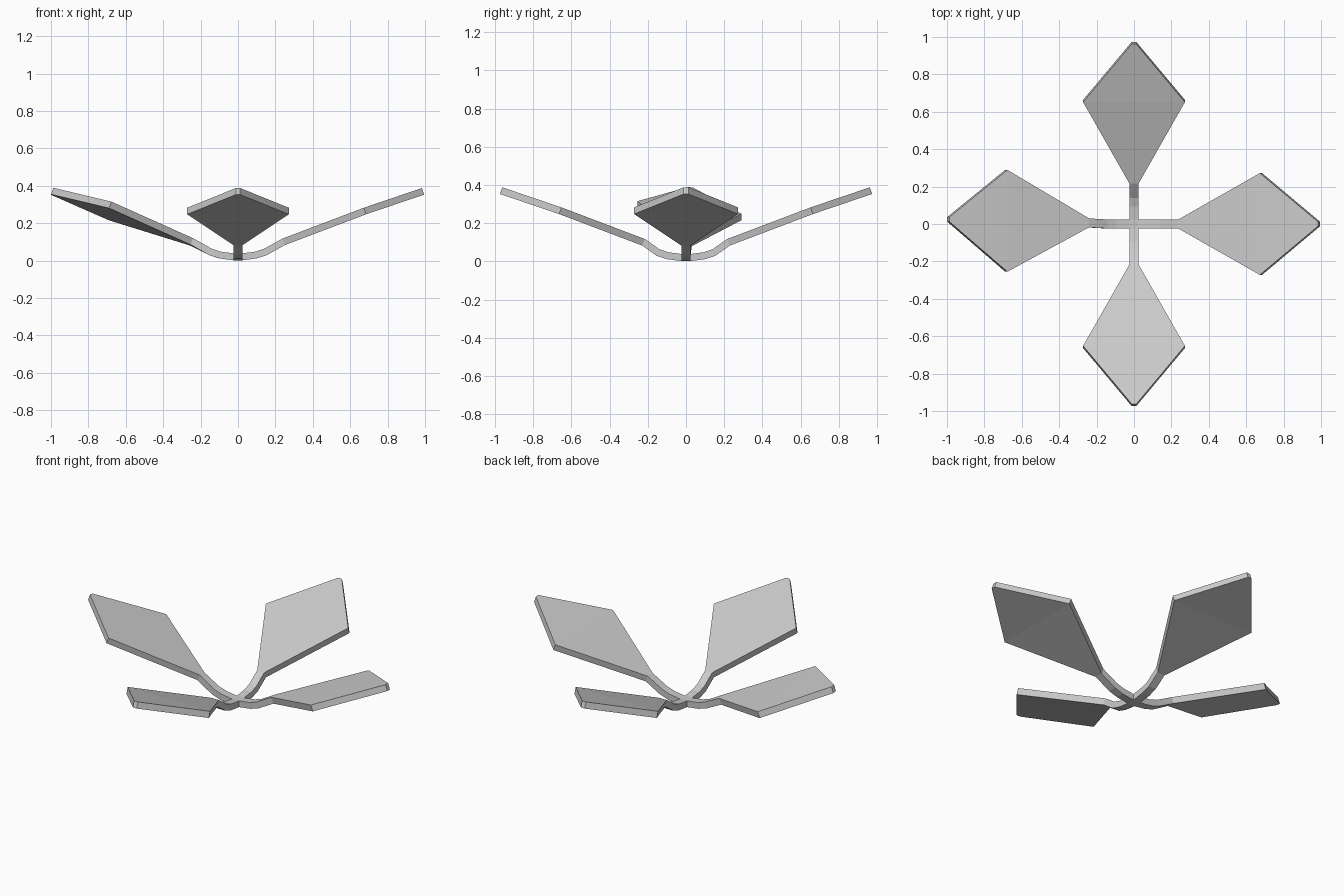
import bpy, bmesh, math
from mathutils import Vector

if "Cube" in bpy.data.objects:
    bpy.data.objects.remove(bpy.data.objects["Cube"])

HALF, THICK = 0.024, 0.037
# underside stations: distance from centre, height, half width
PROFILE = [(HALF, 0.002, HALF), (0.10, 0.012, HALF), (0.155, 0.03, HALF),
           (0.20, 0.055, HALF), (0.25, 0.083, HALF),
           (0.685, 0.248, 0.272), (0.995, 0.353, 0.012)]

bm = bmesh.new()


def blade(angle, end_shift=0.0, roll=0.0, drift=0.0):
    """Curved stem widening into a kite-shaped blade, pointing along angle."""
    out = Vector((math.cos(angle), math.sin(angle), 0))
    side = Vector((-out.y, out.x, 0))
    up = Vector((0, 0, 1))
    rings = []
    last = len(PROFILE) - 1
    for i, (r, z, w) in enumerate(PROFILE):
        a, b = PROFILE[max(i - 1, 0)], PROFILE[min(i + 1, last)]
        slope = math.atan2(b[1] - a[1], b[0] - a[0]) if i else 0
        normal = up * math.cos(slope) - out * math.sin(slope)
        far = min(max((r - 0.15) / 0.1, 0), 1)
        mid = out * (r + end_shift * far) + up * z + side * drift * r * far
        ring = []
        for s, t in ((-1, 0), (1, 0), (1, 1), (-1, 1)):
            p = mid + side * w * s + normal * THICK * t
            ring.append(bm.verts.new(p + up * roll * w * s * far))
        rings.append(ring)
    for a, b in zip(rings, rings[1:]):
        for k in range(4):
            j = (k + 1) % 4
            bm.faces.new((a[k], a[j], b[j], b[k]))
    bm.faces.new(rings[-1])
    return rings[0]


# four blades; the left one is slightly rolled
starts = [blade(0), blade(math.pi / 2, -0.021),
          blade(math.pi, 0.004, roll=0.12, drift=-0.025),
          blade(-math.pi / 2, -0.021)]

# hub where the stems cross
bm.faces.new([s[0] for s in starts])
bm.faces.new([s[3] for s in starts])
bmesh.ops.remove_doubles(bm, verts=bm.verts, dist=0.0005)
bmesh.ops.recalc_face_normals(bm, faces=bm.faces)

mesh = bpy.data.meshes.new("four_blade_spray")
bm.to_mesh(mesh)
bm.free()
obj = bpy.data.objects.new("four_blade_spray", mesh)
bpy.context.collection.objects.link(obj)
